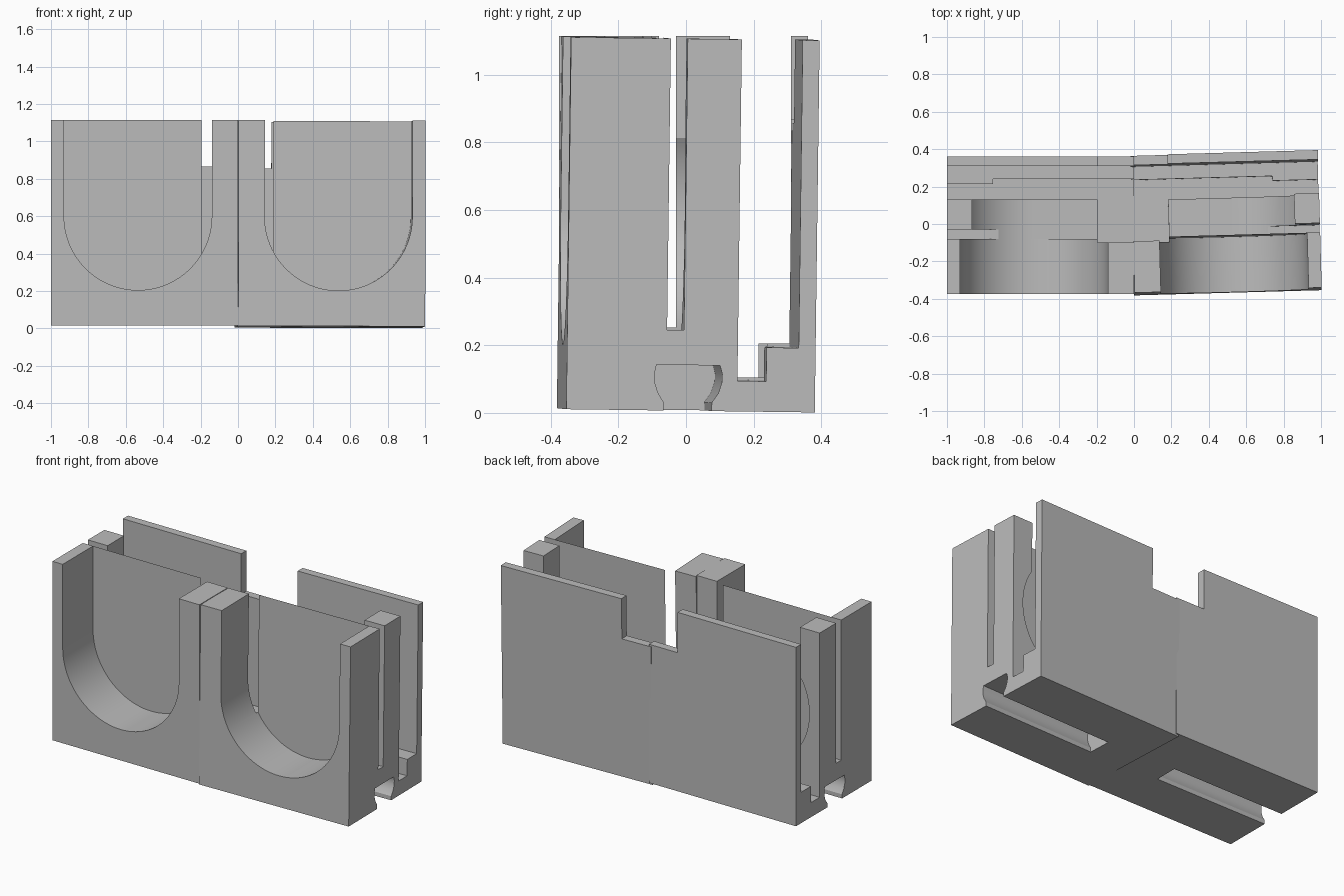
import bpy, bmesh, math
from mathutils import Matrix, Vector

cube = bpy.data.objects.get("Cube")
if cube:
    bpy.data.objects.remove(cube, do_unlink=True)

grey = bpy.data.materials.new("plain grey")
grey.use_nodes = True
GREY = (0.5, 0.5, 0.5, 1)
grey.diffuse_color = GREY
grey.node_tree.nodes["Principled BSDF"].inputs["Base Color"].default_value = GREY


def prism(name, profile, axis, lo, hi):
    """Extrude a profile: (x, z) points along y, or (y, z) points along x."""
    def place(p, d):
        return (d, p[0], p[1]) if axis == "x" else (p[0], d, p[1])
    bm = bmesh.new()
    face = bm.faces.new([bm.verts.new(place(p, lo)) for p in profile])
    new = bmesh.ops.extrude_face_region(bm, geom=[face])["geom"]
    shift = Vector((hi - lo, 0, 0) if axis == "x" else (0, hi - lo, 0))
    bmesh.ops.translate(bm, vec=shift, verts=[v for v in new if isinstance(v, bmesh.types.BMVert)])
    bmesh.ops.recalc_face_normals(bm, faces=bm.faces)
    mesh = bpy.data.meshes.new(name)
    bm.to_mesh(mesh)
    bm.free()
    mesh.materials.append(grey)
    obj = bpy.data.objects.new(name, mesh)
    bpy.context.collection.objects.link(obj)
    return obj


def box(name, x0, x1, y0, y1, z0, z1):
    return prism(name, [(x0, z0), (x1, z0), (x1, z1), (x0, z1)], "y", y0, y1)


def arc(a0, a1, n):
    """Points on the cup circle, angles in degrees."""
    pts = []
    for i in range(n + 1):
        a = math.radians(a0 + (a1 - a0) * i / n)
        pts.append((-0.535 + 0.395 * math.cos(a), 0.6 + 0.395 * math.sin(a)))
    return pts


# Side profile: front block, stepped trough and thin back plate
body = prism("right_holder", [
    (-0.375, 0.015), (0.36, 0.015), (0.36, 1.115), (0.31, 1.115), (0.31, 0.205),
    (0.215, 0.205), (0.215, 0.105), (0.13, 0.105), (0.13, 1.115), (-0.375, 1.115)],
    "x", -1, 0)

cutters = [
    # U-shaped cup through the front wall
    prism("front_cup_cutter", [(-0.14, 1.3)] + arc(0, -180, 48) + [(-0.93, 1.3)], "y", -0.5, -0.08),
    # Rear cup: round under the outer bracket, flat floor toward the middle
    prism("rear_cup_cutter", [(0.1, 1.3), (0.1, 0.205)] + arc(270, 147.5, 32) + [(-0.865, 1.3)],
          "y", -0.08, 0.18),
    # Vertical slot between the outer brackets
    box("slot_cutter", -1.1, -0.535, -0.08, -0.03, 0.253, 1.3),
    # Well behind the centre pillar
    box("well_cutter", -0.195, 0.1, -0.1, 0.16, 0.105, 1.3),
    # Wider trough away from the outer end
    box("trough_cutter", -0.755, 0.1, 0.18, 0.24, 0.105, 0.3),
    # Notch in the back plate
    box("notch_cutter", -0.195, 0.1, 0.28, 0.5, 0.867, 1.3),
    # Flared channel under the base
    prism("channel_cutter", [
        (-0.088, -0.1), (-0.088, 0.04), (-0.105, 0.068), (-0.115, 0.1), (-0.115, 0.125), (-0.11, 0.15),
        (0.078, 0.15), (0.085, 0.125), (0.084, 0.1), (0.074, 0.068), (0.055, 0.04), (0.055, -0.1)],
        "x", -1.1, -0.24),
]
for cutter in cutters:
    cutter.hide_render = True
    mod = body.modifiers.new(cutter.name, "BOOLEAN")
    mod.operation = "DIFFERENCE"
    mod.solver = "EXACT"
    mod.object = cutter

# Bake the cuts, then drop the cutters
bpy.context.view_layer.update()
deps = bpy.context.evaluated_depsgraph_get()
mesh = bpy.data.meshes.new_from_object(body.evaluated_get(deps))
body.modifiers.clear()
body.data = mesh
for cutter in cutters:
    bpy.data.objects.remove(cutter, do_unlink=True)

# Left holder: mirrored copy, slightly turned and tipped back
left = bpy.data.objects.new("left_holder", mesh.copy())
bpy.context.collection.objects.link(left)
left.data.transform(Matrix.Diagonal((-1, 1, 1, 1)))
left.data.flip_normals()
pivot = Matrix.Translation((0, 0, 0.55))
turn = (Matrix.Rotation(math.radians(1.6), 4, "Z") @ Matrix.Rotation(0.003, 4, "Y")
        @ Matrix.Rotation(-0.013, 4, "X"))
left.data.transform(Matrix.Translation((-0.008, 0, -0.006)) @ pivot @ turn @ pivot.inverted())

# Smooth the cups, keep edges crisp
for obj in (body, left):
    bpy.ops.object.select_all(action="DESELECT")
    obj.select_set(True)
    bpy.context.view_layer.objects.active = obj
    bpy.ops.object.shade_smooth_by_angle(angle=math.radians(25))
